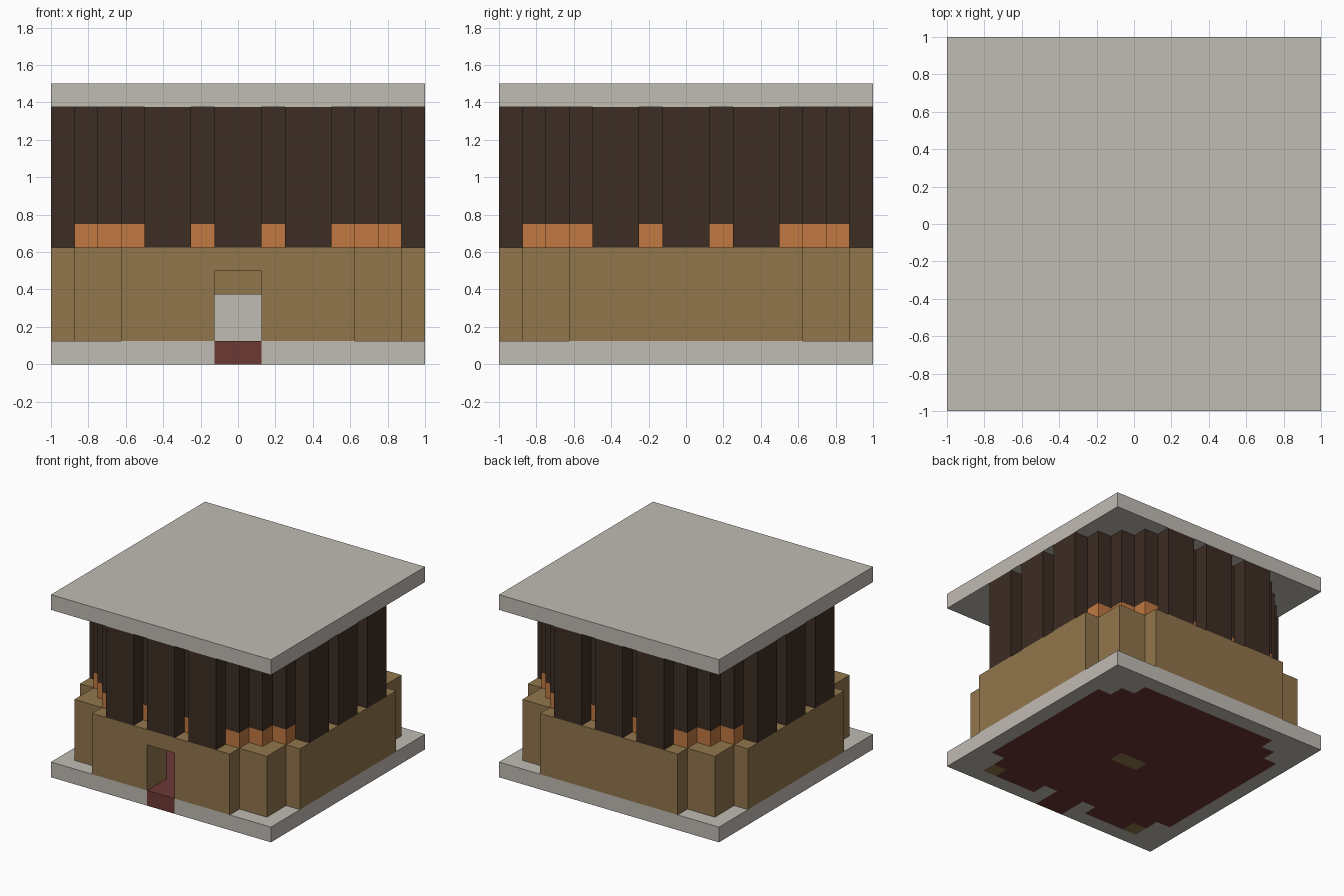
import bpy
import bmesh

if "Cube" in bpy.data.objects:
    bpy.data.objects.remove(bpy.data.objects["Cube"], do_unlink=True)

U = 0.125   # block size
N = 16      # blocks per side


def material(name, rgb):
    m = bpy.data.materials.new(name)
    m.use_nodes = True
    m.diffuse_color = (*rgb, 1)
    m.node_tree.nodes["Principled BSDF"].inputs["Base Color"].default_value = (*rgb, 1)
    return m


stone = material("pale stone", (0.527, 0.495, 0.452))
clay = material("tan clay", (0.283, 0.181, 0.072))
timber = material("dark timber", (0.045, 0.026, 0.017))
amber = material("amber", (0.533, 0.188, 0.054))
red = material("dark red", (0.150, 0.040, 0.034))


def layer(name, mat, z0, z1, rule):
    """Extrude every grid block whose centre meets the rule, as one clean shell."""
    cells = {(i, j) for i in range(N) for j in range(N)
             if rule((i + 0.5) * U - 1, (j + 0.5) * U - 1)}
    bm = bmesh.new()

    def quad(*points):
        bm.faces.new([bm.verts.new(p) for p in points])

    for i, j in cells:
        x0, y0 = i * U - 1, j * U - 1
        x1, y1 = x0 + U, y0 + U
        ring = [(x0, y0), (x1, y0), (x1, y1), (x0, y1)]
        quad(*[(x, y, z1) for x, y in ring])
        quad(*[(x, y, z0) for x, y in reversed(ring)])
        for k, (dx, dy) in enumerate([(0, -1), (1, 0), (0, 1), (-1, 0)]):
            if (i + dx, j + dy) not in cells:
                p, q = ring[k], ring[(k + 1) % 4]
                quad((*p, z0), (*q, z0), (*q, z1), (*p, z1))
    bmesh.ops.remove_doubles(bm, verts=bm.verts, dist=0.001)
    bmesh.ops.dissolve_limit(bm, angle_limit=0.01, verts=bm.verts, edges=bm.edges)
    mesh = bpy.data.meshes.new(name)
    bm.to_mesh(mesh)
    bm.free()
    mesh.materials.append(mat)
    ob = bpy.data.objects.new(name, mesh)
    bpy.context.collection.objects.link(ob)
    return ob


# Stepped round footprints, each one block smaller than the last
def stepped(x, y, r):
    hi, lo = max(abs(x), abs(y)), min(abs(x), abs(y))
    return hi < r and (lo < r - 0.25 or hi < r - U)


def outer(x, y):
    return max(abs(x), abs(y)) < 0.875 or min(abs(x), abs(y)) < 0.625


def core(x, y):
    return stepped(x, y, 0.875)


def doorway(x, y):
    return abs(x) < U and y < -0.75


def jamb(x, y):
    return U < abs(x) < 0.25 and -0.875 < y < -0.75


def floor_area(x, y):
    return (core(x, y) and not jamb(x, y) and not plinth(x, y)) or doorway(x, y)


def plinth(x, y):
    return abs(x) < U and -U < y < 0


def footing(x, y):
    return 0.625 < abs(x) < 0.75 and -0.875 < y < -0.75


def shell(x, y):
    return core(x, y) and not stepped(x, y, 0.75)


def column(x, y):
    hi, lo = max(abs(x), abs(y)), min(abs(x), abs(y))
    return hi > 0.875 and (lo < U or 0.25 < lo < 0.5)


# Ground level
layer("base_slab", stone, 0, U,
      lambda x, y: not (floor_area(x, y) or plinth(x, y) or footing(x, y)))
layer("floor", red, 0, U, floor_area)
layer("corner_footings", clay, 0, U, footing)
layer("plinth_footing", clay, 0, U, plinth)
layer("plinth", stone, U, 0.375, plinth)

# Lower walls with the front doorway
layer("lower_wall", clay, U, 0.5,
      lambda x, y: (outer(x, y) and not core(x, y) and not doorway(x, y)) or jamb(x, y))
layer("wall_top", clay, 0.5, 0.625,
      lambda x, y: (outer(x, y) and not core(x, y)) or jamb(x, y) or doorway(x, y))

# Upper storey
layer("amber_band", amber, 0.625, 0.75, shell)
layer("upper_wall", timber, 0.75, 1.375, shell)
layer("columns", timber, 0.625, 1.375, column)

# Roof
layer("roof_slab", stone, 1.375, 1.5, lambda x, y: True)
